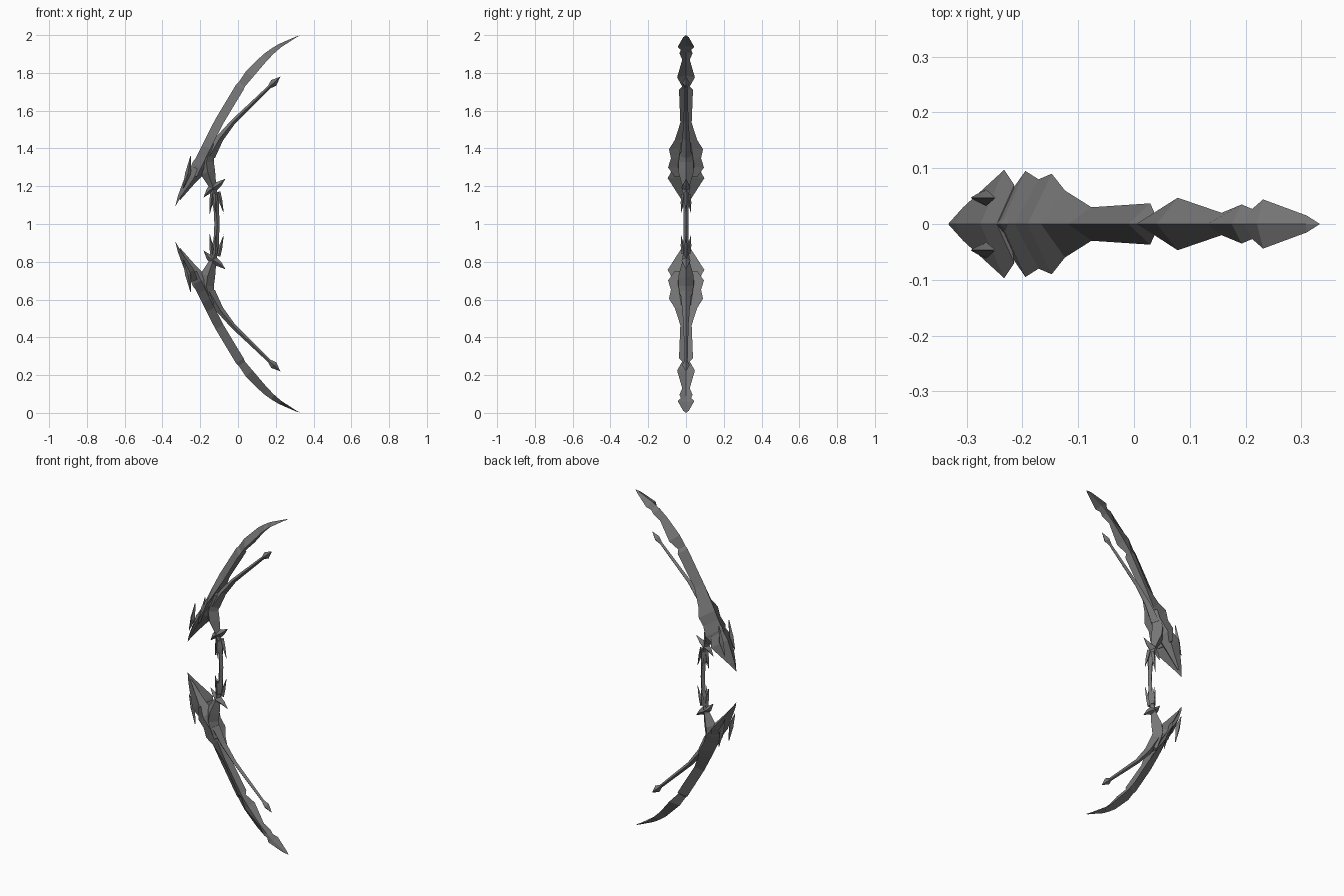
import bpy
import bmesh
from mathutils import Vector

if "Cube" in bpy.data.objects:
    bpy.data.objects.remove(bpy.data.objects["Cube"], do_unlink=True)

GREY = (0.18, 0.18, 0.18, 1)
metal = bpy.data.materials.new("dark grey metal")
metal.diffuse_color = GREY
metal.use_nodes = True
metal.node_tree.nodes["Principled BSDF"].inputs["Base Color"].default_value = GREY


def curve_point(controls, t):
    """Position and outward normal on a curve in the front plane."""
    points = [Vector((x, 0, z)) for x, z in controls]
    while len(points) > 2:
        points = [a.lerp(b, t) for a, b in zip(points, points[1:])]
    start, end = points
    tangent = (end - start).normalized()
    return start.lerp(end, t), Vector((-tangent.z, 0, tangent.x))


def even_depth(t, width):
    return width


def ribbon(name, controls, knots, depth=even_depth, fold=0, y=0, lean=0):
    """Sweep a four-sided section along a curve and mirror it downwards.

    Knots give (curve parameter, half width); fold turns the diamond
    section into a ridged plate with a hollow inner side.
    """
    bm = bmesh.new()
    rings = []
    for t, width in knots:
        centre, normal = curve_point(controls, t)
        centre.y = y + lean * t
        out = normal * depth(t, width)
        side = Vector((0, width, 0))
        edge = centre - out * fold
        inner = centre - out * (1 - 0.6 * fold)
        ring = (centre + out, edge + side, inner, edge - side)
        rings.append([bm.verts.new(p) for p in ring])
    for a, b in zip(rings, rings[1:]):
        for k in range(4):
            bm.faces.new((a[k - 1], a[k], b[k], b[k - 1]))
    bm.faces.new(rings[0])
    bm.faces.new(rings[-1])
    bmesh.ops.remove_doubles(bm, verts=bm.verts, dist=0.0005)
    bmesh.ops.recalc_face_normals(bm, faces=bm.faces)
    bmesh.ops.translate(bm, verts=bm.verts, vec=(0, 0, -1))
    mesh = bpy.data.meshes.new(name)
    bm.to_mesh(mesh)
    bm.free()
    mesh.materials.append(metal)
    obj = bpy.data.objects.new(name, mesh)
    obj.location.z = 1
    bpy.context.collection.objects.link(obj)
    mirror = obj.modifiers.new("Mirror", "MIRROR")
    mirror.use_axis = (False, y > 0, True)


def limb_depth(t, width):
    """Constant thickness that tapers off towards the tip."""
    return min(width, 0.024 * min(1, 3 * (1 - t)))


def head_depth(t, width):
    return width / 4


# Long outer limb with jagged, stepped edges
ribbon("outer_limb",
       controls=[(-.24, 1.26), (-.08, 1.59), (.06, 1.9), (.333, 2)],
       knots=[(0, .06), (.05, .095), (.1, .08), (.15, .09), (.2, .06), (.3, .03),
              (.51, .037), (.53, .02), (.6, .047), (.74, .02), (.8, .035),
              (.83, .027), (.86, .044), (.97, .015), (1, 0)],
       depth=limb_depth, fold=1)

# Pointed head plate at the root of the limb
ribbon("limb_head",
       controls=[(-.333, 1.09), (-.31, 1.16), (-.27, 1.22), (-.23, 1.3)],
       knots=[(0, 0), (.25, .03), (.8, .097), (1, .07)],
       depth=head_depth, fold=1)

# Raised fins on both sides of the head ridge
ribbon("head_fin",
       controls=[(-.29, 1.19), (-.26, 1.26), (-.25, 1.36)],
       knots=[(0, .002), (.5, .015), (1, .002)], y=.047)

# Inner prong with its arrow-shaped end
ribbon("inner_prong",
       controls=[(-.15, 1.36), (-.08, 1.52), (.1, 1.66), (.224, 1.78)],
       knots=[(0, .03), (.2, .02), (.4, .013), (.85, .009), (.91, .02), (1, 0)])

# Curved bracket joining the limb to the grip
ribbon("bracket",
       controls=[(-.14, 1.43), (-.21, 1.3), (-.13, 1.24), (-.12, 1.14)],
       knots=[(0, .025), (.3, .04), (.5, .04), (.75, .022), (1, .014)])

# Web filling the corner behind the head plate
ribbon("bracket_web",
       controls=[(-.31, 1.13), (-.155, 1.38)],
       knots=[(0, .005), (.4, .025), (.7, .045), (1, .03)])

# Crescent claw across the bracket end
ribbon("claw",
       controls=[(-.066, 1.24), (-.11, 1.19), (-.15, 1.2), (-.182, 1.14)],
       knots=[(0, 0), (.25, .015), (.5, .024), (.75, .015), (1, 0)])

# Slim bowed grip
ribbon("grip",
       controls=[(-.123, 1.17), (-.123, 1.1), (-.111, 1.1), (-.111, 1)],
       knots=[(0, .016), (.4, .018), (.6, .014), (1, .014)])

# Spikes pointing along the grip
SPIKE = [(0, .012), (.4, .01), (1, 0)]
ribbon("front_spike", [(-.105, 1.17), (-.075, 1.055)], SPIKE)
ribbon("back_spike", [(-.135, 1.17), (-.15, 1.05)], SPIKE)
ribbon("side_spike", [(-.12, 1.16), (-.12, 1.055)], SPIKE, y=.012, lean=.015)
